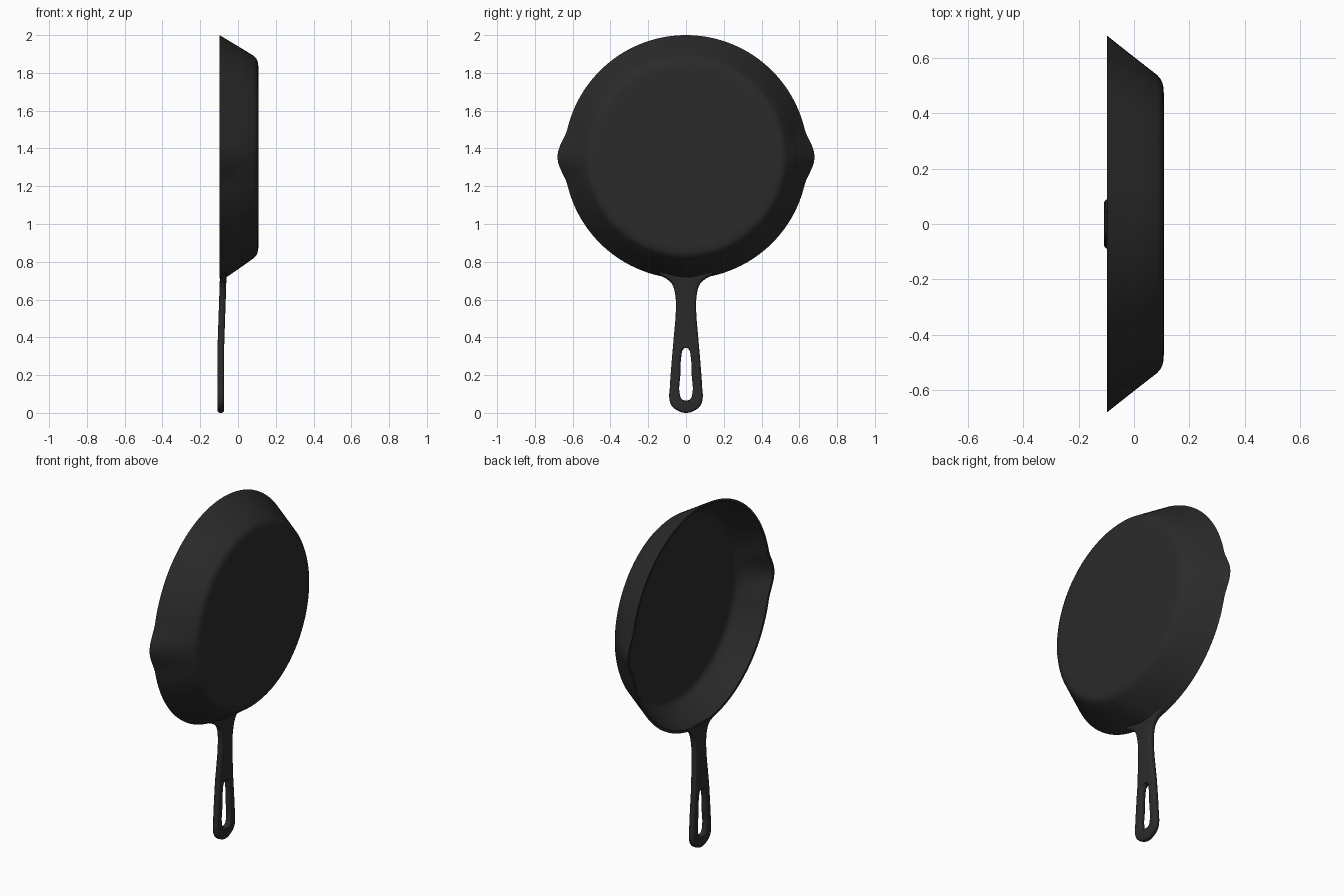
import bpy, bmesh, math

if "Cube" in bpy.data.objects:
    bpy.data.objects.remove(bpy.data.objects["Cube"])

iron = bpy.data.materials.new("cast iron black")
iron.diffuse_color = (0.024, 0.024, 0.024, 1)
iron.use_nodes = True
iron.node_tree.nodes["Principled BSDF"].inputs["Base Color"].default_value = iron.diffuse_color
CZ = 1.355          # height of the bowl axis
SEG = 144


def finish(ob):
    ob.data.materials.clear()
    ob.data.materials.append(iron)
    bpy.ops.object.select_all(action='DESELECT')
    ob.select_set(True)
    bpy.context.view_layer.objects.active = ob
    bpy.ops.object.shade_smooth_by_angle(angle=math.radians(40))


# Bowl: section (x, radius, spout strength, handle pad) swept about the x axis
section = [(0.108, 0.46, 0, 0), (0.107, 0.49, 0, 0), (0.103, 0.509, 0, 0),
           (0.096, 0.523, 0.02, 0), (0.084, 0.535, 0.08, 0), (0.02, 0.574, 0.38, 0.007),
           (-0.058, 0.621, 0.78, 0.014), (-0.098, 0.645, 1, 0),
           (-0.098, 0.63, 1, 0), (-0.04, 0.595, 0.7, 0), (0.02, 0.558, 0.38, 0),
           (0.042, 0.543, 0.15, 0), (0.053, 0.53, 0.04, 0), (0.058, 0.513, 0, 0),
           (0.059, 0.48, 0, 0)]


def bump(t, w):
    t = abs((t + math.pi) % (2 * math.pi) - math.pi)
    return 0.5 * (1 + math.cos(math.pi * t / w)) if t < w else 0


bm = bmesh.new()
rings = []
for x, r, s, pad in section:
    ring = []
    for i in range(SEG):
        a = 2 * math.pi * i / SEG
        # pouring lips at both sides, thickened wall where the handle joins
        rr = r + s * 0.036 * (bump(a, 0.235) + bump(a - math.pi, 0.235))
        rr += pad * bump(a + math.pi / 2, 0.26)
        ring.append(bm.verts.new((x, rr * math.cos(a), CZ + rr * math.sin(a))))
    rings.append(ring)
for p, q in zip(rings, rings[1:]):
    for i in range(SEG):
        j = (i + 1) % SEG
        bm.faces.new((p[i], p[j], q[j], q[i]))
bm.faces.new(rings[0])
bm.faces.new(rings[-1])
bmesh.ops.recalc_face_normals(bm, faces=bm.faces)
me = bpy.data.meshes.new("bowl")
bm.to_mesh(me)
bm.free()
bowl = bpy.data.objects.new("bowl", me)
bpy.context.collection.objects.link(bowl)
finish(bowl)

# Handle: flat outline with a hanging hole, drawn as (y, z), half of each loop
outer = [(0, 0), (0.042, 0.011), (0.075, 0.037), (0.088, 0.075), (0.086, 0.13), (0.076, 0.27),
         (0.063, 0.42), (0.054, 0.54), (0.058, 0.63), (0.073, 0.677), (0.1, 0.703),
         (0.15, 0.728), (0.1, 0.7255), (0.05, 0.7195), (0, 0.7175)]
hole = [(0, 0.066), (0.022, 0.073), (0.034, 0.105), (0.03, 0.2), (0.024, 0.305),
        (0.016, 0.335), (0, 0.345)]
cu = bpy.data.curves.new("handle", 'CURVE')
cu.dimensions = '2D'
cu.fill_mode = 'BOTH'
cu.resolution_u = 6
for half in (outer, hole):
    loop = half + [(-y, z) for y, z in half[-2:0:-1]]
    sp = cu.splines.new('BEZIER')
    sp.bezier_points.add(len(loop) - 1)
    sp.use_cyclic_u = True
    for bp, (y, z) in zip(sp.bezier_points, loop):
        bp.co = (y, z, 0)
        kind = 'VECTOR' if z > 0.716 else 'AUTO'
        bp.handle_left_type = bp.handle_right_type = kind
flat = bpy.data.objects.new("handle", cu)
bpy.context.collection.objects.link(flat)
bpy.ops.object.select_all(action='DESELECT')
flat.select_set(True)
bpy.context.view_layer.objects.active = flat
bpy.ops.object.convert(target='MESH')
handle = bpy.context.view_layer.objects.active

# weld, thicken and round the edges
bm = bmesh.new()
bm.from_mesh(handle.data)
bmesh.ops.remove_doubles(bm, verts=bm.verts, dist=0.0005)
bm.to_mesh(handle.data)
bm.free()
sol = handle.modifiers.new("thickness", 'SOLIDIFY')
sol.thickness = 0.035
sol.offset = 0
bev = handle.modifiers.new("rounding", 'BEVEL')
bev.width = 0.014
bev.segments = 4
bev.limit_method = 'ANGLE'
bev.angle_limit = math.radians(60)
bev.use_clamp_overlap = False
bpy.ops.object.convert(target='MESH')
handle = bpy.context.view_layer.objects.active

# stand it upright, lean the neck and follow the slope of the bowl wall
for v in handle.data.vertices:
    y, z, x = v.co
    x += -0.091 + 0.012 * min(max((z - 0.35) / 0.35, 0), 1)
    z += 0.35 * (x + 0.098) * min(max((z - 0.62) / 0.1, 0), 1)
    v.co = (x, y, z)
finish(handle)
